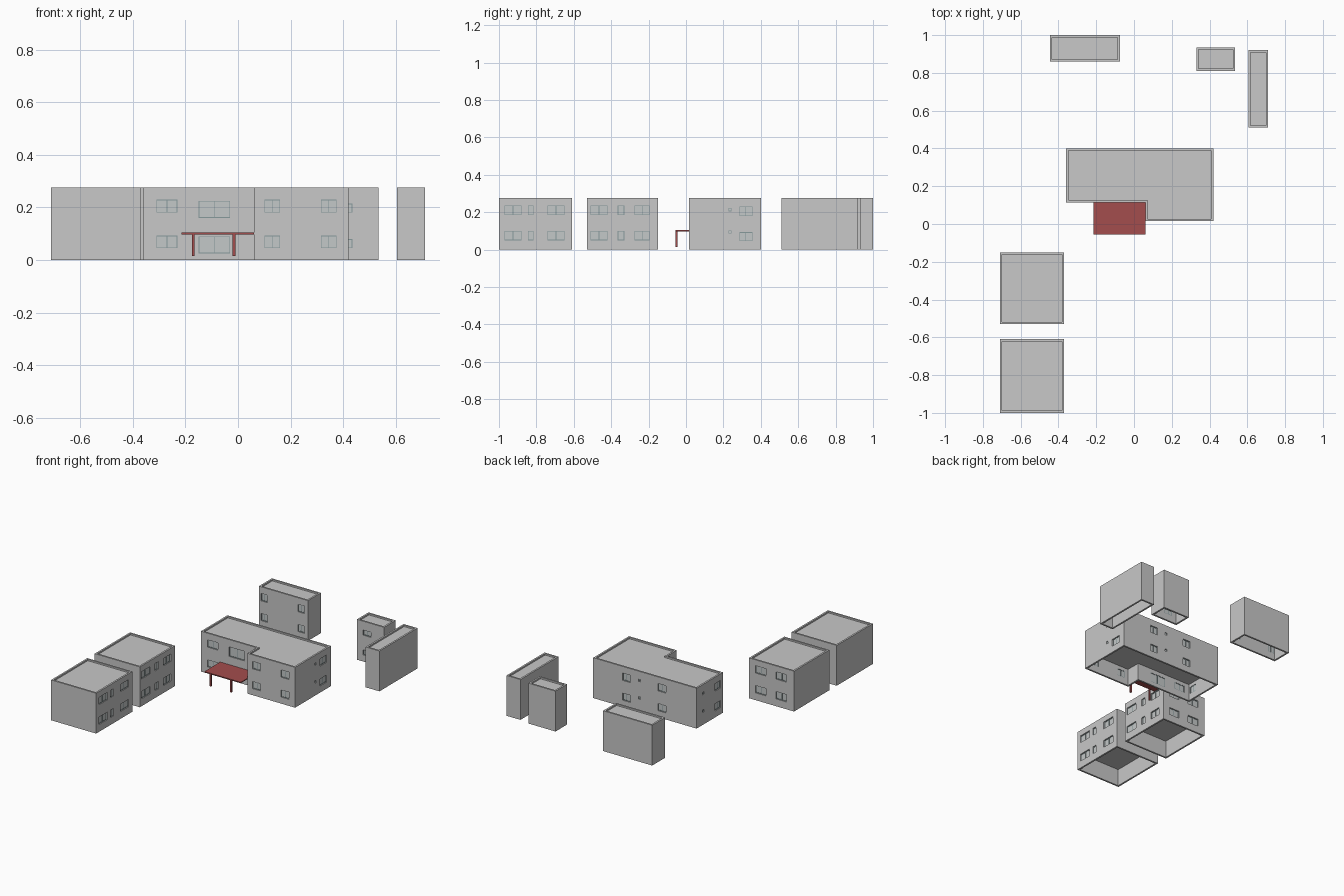
import bpy, bmesh
from mathutils import Vector

if "Cube" in bpy.data.objects:
    bpy.data.objects.remove(bpy.data.objects["Cube"])

H, T = 0.275, 0.012           # building height, wall thickness
ROOF_Z, FLOOR_Z = 0.265, 0.12


def material(name, rgb):
    m = bpy.data.materials.new(name)
    m.diffuse_color = (*rgb, 1)
    m.use_nodes = True
    m.node_tree.nodes["Principled BSDF"].inputs["Base Color"].default_value = m.diffuse_color
    return m


WALL = material("wall grey", (0.58, 0.58, 0.58))
GLASS = material("pane grey", (0.55, 0.58, 0.58))
FRAME = material("frame teal grey", (0.24, 0.32, 0.33))
RED = material("canopy red", (0.37, 0.075, 0.075))


def finish(name, bm, mat):
    bmesh.ops.recalc_face_normals(bm, faces=bm.faces)
    me = bpy.data.meshes.new(name)
    bm.to_mesh(me)
    bm.free()
    me.materials.append(mat)
    ob = bpy.data.objects.new(name, me)
    bpy.context.collection.objects.link(ob)
    return ob


def add_box(bm, lo, hi):
    vs = bmesh.ops.create_cube(bm, size=1)["verts"]
    for v in vs:
        v.co = Vector([(a + b) / 2 + c * (b - a) for a, b, c in zip(lo, hi, v.co)])


def inset(pts, d):
    """Move a counter-clockwise right-angled outline inwards."""
    out = []
    n = len(pts)
    for i in range(n):
        p, a, b = (Vector(pts[j % n]) for j in (i, i - 1, i + 1))
        e1, e2 = (p - a).normalized(), (b - p).normalized()
        out.append(p + d * Vector((-e1.y - e2.y, e1.x + e2.x)))
    return out


def slab(name, pts, z0, z1, mat):
    bm = bmesh.new()
    f = bm.faces.new([bm.verts.new((p[0], p[1], z0)) for p in pts])
    r = bmesh.ops.extrude_face_region(bm, geom=[f])
    for v in r["geom"]:
        if isinstance(v, bmesh.types.BMVert):
            v.co.z = z1
    # keep the lower cap
    if not any(all(abs(v.co.z - z0) < 1e-6 for v in q.verts) for q in bm.faces):
        bm.faces.new([v for v in bm.verts if abs(v.co.z - z0) < 1e-6][:len(pts)])
    return finish(name, bm, mat)


def wall_ring(name, pts):
    bm = bmesh.new()
    loops = [[bm.verts.new((p[0], p[1], z)) for p in ring]
             for ring, z in ((pts, 0), (pts, H), (inset(pts, T), H), (inset(pts, T), 0))]
    n = len(pts)
    for k in range(4):
        a, b = loops[k], loops[(k + 1) % 4]
        for i in range(n):
            j = (i + 1) % n
            bm.faces.new((a[i], a[j], b[j], b[i]))
    return finish(name, bm, WALL)


def wall_box(bm, win, u0, u1, z0, z1, d0, d1):
    """Box in wall coordinates: u along the wall, d = depth inwards."""
    axis, pos, sign = win[:3]
    p, q = sorted((pos - sign * d0, pos - sign * d1))
    if axis == "y":
        add_box(bm, (u0, p, z0), (u1, q, z1))
    else:
        add_box(bm, (p, u0, z0), (q, u1, z1))


def building(name, pts, windows):
    walls = wall_ring(name + "_walls", pts)
    inner = inset(pts, T)
    slab(name + "_roof", inner, ROOF_Z - 0.005, ROOF_Z, WALL)
    slab(name + "_upper_floor", inner, FLOOR_Z - 0.003, FLOOR_Z + 0.003, WALL)
    if not windows:
        return
    cut, panes, frames = bmesh.new(), bmesh.new(), bmesh.new()
    w = 0.003
    for win in windows:
        u0, u1, z0, z1 = win[3:]
        wall_box(cut, win, u0, u1, z0, z1, -0.01, T + 0.01)
        wall_box(panes, win, u0, u1, z0, z1, 0.007, 0.009)
        bars = [(u0, u0 + w, z0, z1), (u1 - w, u1, z0, z1),
                (u0 + w, u1 - w, z0, z0 + w), (u0 + w, u1 - w, z1 - w, z1)]
        if u1 - u0 > 0.04:      # centre mullion
            m = (u0 + u1) / 2
            bars.append((m - w / 2, m + w / 2, z0 + w, z1 - w))
        for b in bars:
            wall_box(frames, win, *b, 0.005, 0.011)
    cutter = finish("window_cutter", cut, WALL)
    mod = walls.modifiers.new("openings", "BOOLEAN")
    mod.operation, mod.solver, mod.object = "DIFFERENCE", "EXACT", cutter
    dg = bpy.context.evaluated_depsgraph_get()
    me = bpy.data.meshes.new_from_object(walls.evaluated_get(dg))
    walls.modifiers.clear()
    walls.data = me
    bpy.data.objects.remove(cutter)
    finish(name + "_window_panes", panes, GLASS)
    finish(name + "_window_frames", frames, FRAME)


def rect(x0, y0, x1, y1):
    return [(x0, y0), (x1, y0), (x1, y1), (x0, y1)]


def two_rows(axis, pos, sign, spans, low=(0.045, 0.093), high=(0.18, 0.23)):
    return [(axis, pos, sign, *s, *z) for s in spans for z in (low, high)]


# main L-shaped house
main = [(-0.36, 0.115), (0.06, 0.115), (0.06, 0.015), (0.42, 0.015), (0.42, 0.40), (-0.36, 0.40)]
small = ((0.085, 0.102), (0.205, 0.222))
wins = two_rows("y", 0.115, -1, [(-0.31, -0.23)])
wins += two_rows("y", 0.115, -1, [(-0.15, -0.03)], (0.025, 0.09), (0.16, 0.225))
wins += two_rows("y", 0.015, -1, [(0.10, 0.16), (0.315, 0.375)])
wins += two_rows("x", 0.42, 1, [(0.285, 0.355)])
wins += two_rows("x", 0.42, 1, [(0.228, 0.243)], *small)
wins += two_rows("y", 0.40, 1, [(0.14, 0.20), (-0.13, -0.07)])
wins += two_rows("y", 0.40, 1, [(0.062, 0.077)], *small)
wins += two_rows("x", -0.36, -1, [(0.14, 0.20)])
wins += two_rows("x", -0.36, -1, [(0.32, 0.335)], *small)
building("main_house", main, wins)

# two square houses at the front left
side_z = ((0.05, 0.10), (0.185, 0.235))
wins = two_rows("x", -0.37, 1, [(-0.51, -0.42), (-0.365, -0.33), (-0.275, -0.195)], *side_z)
wins += two_rows("y", -0.15, 1, [(-0.50, -0.42), (-0.655, -0.575)], *side_z)
building("near_house", rect(-0.71, -0.53, -0.37, -0.15), wins)
wins = two_rows("x", -0.37, 1, [(-0.97, -0.88), (-0.845, -0.815), (-0.74, -0.65)], *side_z)
building("front_house", rect(-0.71, -1.0, -0.37, -0.61), wins)

# three narrow blocks at the back
building("back_block", rect(-0.445, 0.86, -0.075, 1.0),
         two_rows("y", 0.86, -1, [(-0.43, -0.38), (-0.15, -0.10)]))
building("small_block", rect(0.33, 0.81, 0.535, 0.935),
         two_rows("y", 0.81, -1, [(0.375, 0.435)], (0.045, 0.08), (0.18, 0.215)))
building("side_block", rect(0.605, 0.51, 0.71, 0.92), [])

# entrance canopy with posts
bm = bmesh.new()
add_box(bm, (-0.215, -0.055, 0.098), (0.06, 0.115, 0.104))
finish("canopy", bm, RED)
bm = bmesh.new()
for x in (-0.17, -0.015):
    add_box(bm, (x - 0.005, -0.055, 0.015), (x + 0.005, -0.046, 0.098))
finish("canopy_posts", bm, RED)
